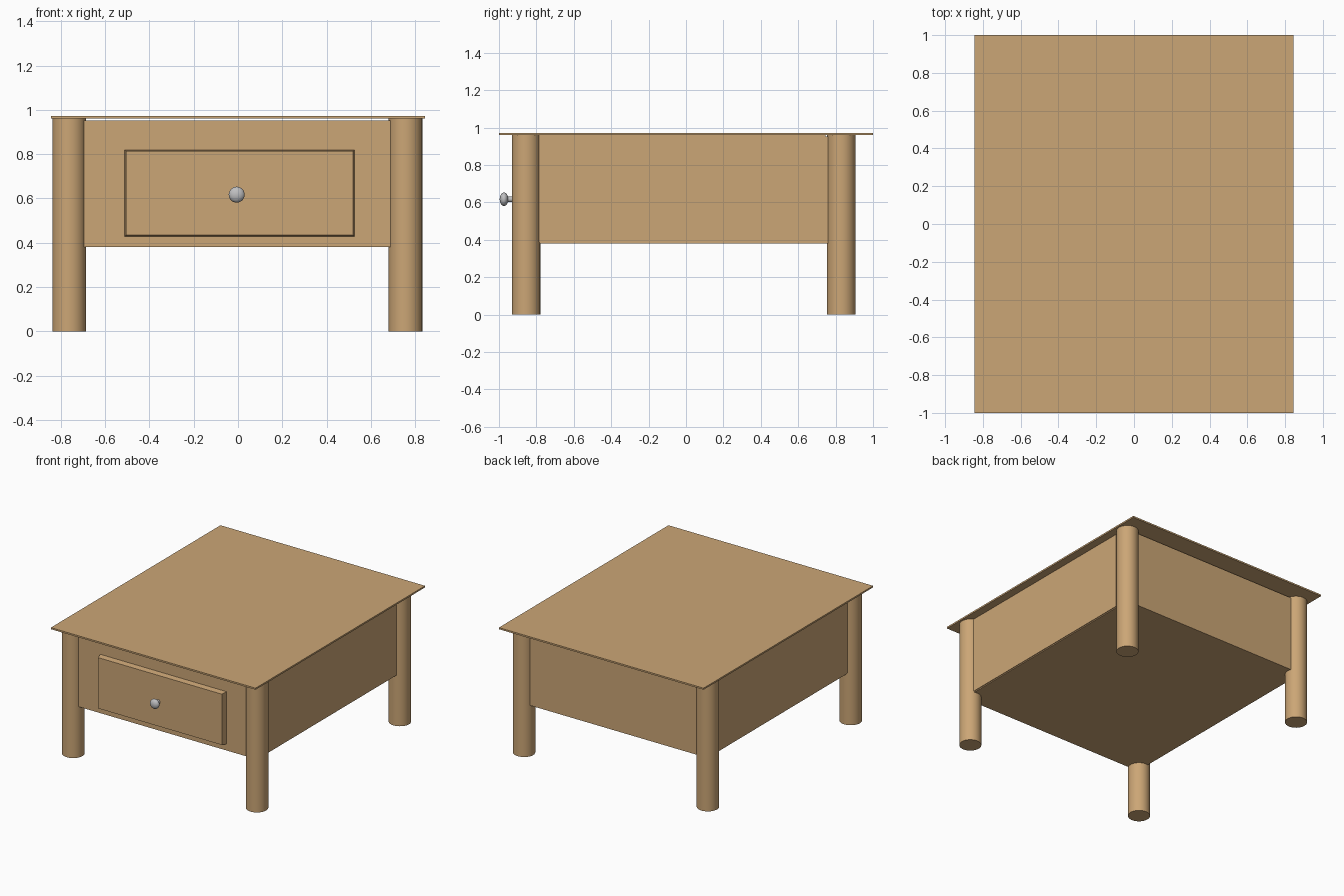
import bpy
import math

cube = bpy.data.objects.get("Cube")
if cube:
    bpy.data.objects.remove(cube, do_unlink=True)


def material(name, colour):
    m = bpy.data.materials.new(name)
    m.use_nodes = True
    m.diffuse_color = colour
    m.node_tree.nodes["Principled BSDF"].inputs["Base Color"].default_value = colour
    return m


wood = material("light_wood", (0.60, 0.38, 0.18, 1))
metal = material("grey_metal", (0.52, 0.52, 0.53, 1))


def finish(name, mat, smooth=False):
    obj = bpy.context.object
    obj.name = name
    obj.data.materials.append(mat)
    bpy.ops.object.transform_apply(location=False, rotation=True, scale=True)
    if smooth:
        bpy.ops.object.shade_smooth_by_angle(angle=math.radians(40))
    return obj


def box(name, x, y, z):
    """Box from (low, high) pairs on each axis."""
    spans = (x, y, z)
    bpy.ops.mesh.primitive_cube_add(size=1, location=[(a + b) / 2 for a, b in spans])
    bpy.context.object.scale = [b - a for a, b in spans]
    return finish(name, wood)


# Table top and drawer case
box("table_top", (-0.845, 0.845), (-1, 1), (0.96, 0.972))
box("case", (-0.78, 0.78), (-0.89, 0.86), (0.38, 0.951))

# Side panels, reaching up to the table top
for side, s in (("left", 1), ("right", -1)):
    box(side + "_panel", sorted((s * 0.77, s * 0.785)), (-0.80, 0.745), (0.388, 0.96))

# Round legs
for end, y in (("front", -0.855), ("back", 0.83)):
    for side, x in (("left", 0.756), ("right", -0.762)):
        bpy.ops.mesh.primitive_cylinder_add(vertices=32, radius=0.076, depth=0.96,
                                            location=(x, y, 0.48))
        finish(f"{end}_{side}_leg", wood, True)

# Drawer front, tapering slightly towards its face
drawer = box("drawer_front", (-0.514, 0.528), (-0.931, -0.885), (0.427, 0.82))
for v in drawer.data.vertices:
    if v.co.y < 0:
        v.co.x *= 0.983
        v.co.z *= 0.965

# Knob and its stem
bpy.ops.mesh.primitive_cylinder_add(vertices=24, radius=0.015, depth=0.05,
                                    location=(-0.006, -0.945, 0.617),
                                    rotation=(math.pi / 2, 0, 0))
finish("knob_stem", metal, True)
bpy.ops.mesh.primitive_uv_sphere_add(segments=32, ring_count=16, radius=0.036,
                                     location=(-0.006, -0.973, 0.617),
                                     rotation=(math.pi / 2, 0, 0))
bpy.context.object.scale = (1, 1, 0.64)
finish("knob", metal, True)
